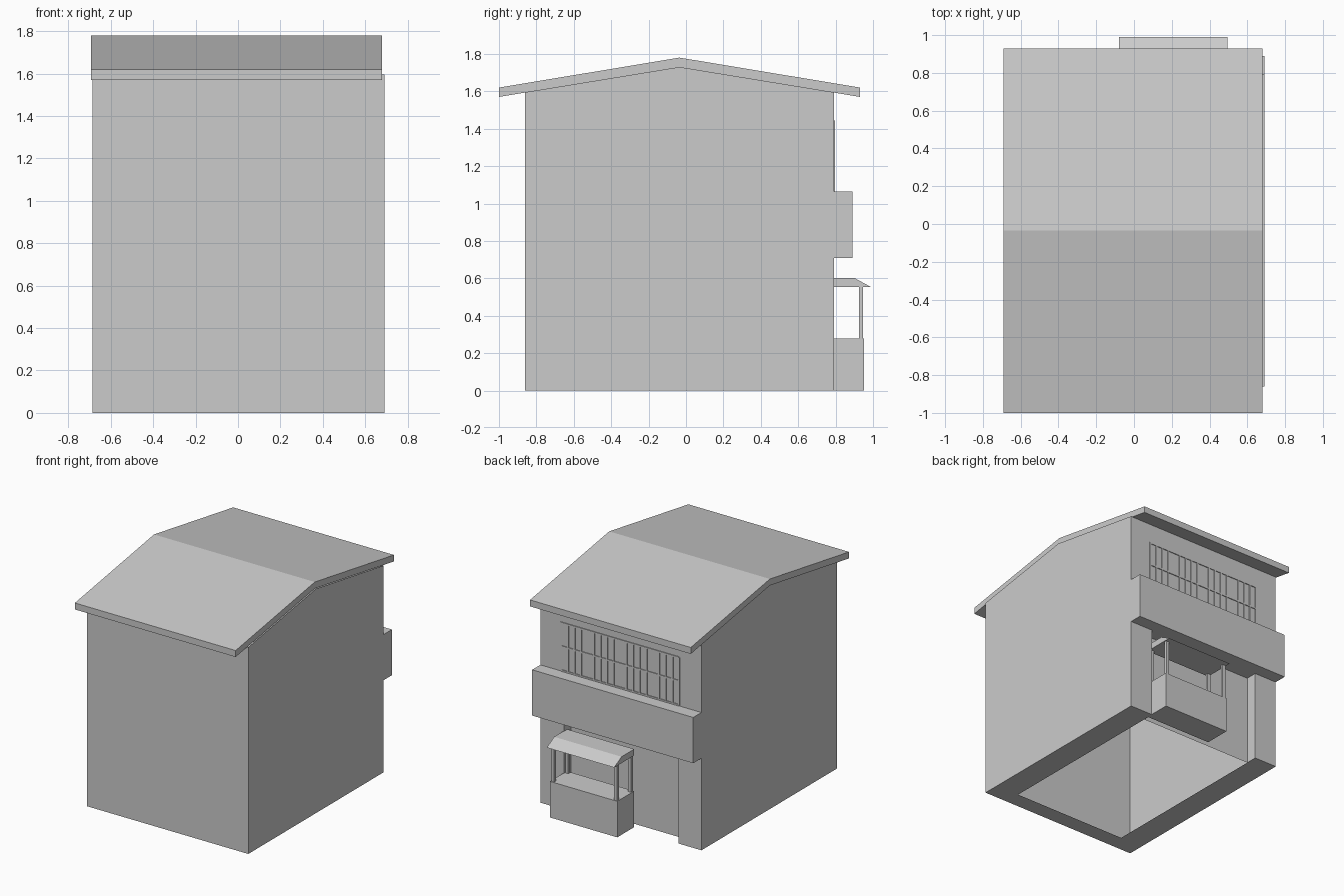
import bpy, bmesh

if "Cube" in bpy.data.objects:
    bpy.data.objects.remove(bpy.data.objects["Cube"])


def mesh_object(name, polys):
    """Build one flat-shaded object from a few polygons."""
    bm = bmesh.new()
    for poly in polys:
        bm.faces.new([bm.verts.new(p) for p in poly])
    bmesh.ops.remove_doubles(bm, verts=bm.verts, dist=0.0001)
    bmesh.ops.recalc_face_normals(bm, faces=bm.faces)
    me = bpy.data.meshes.new(name)
    bm.to_mesh(me)
    bm.free()
    ob = bpy.data.objects.new(name, me)
    bpy.context.collection.objects.link(ob)
    return ob


def prism(name, profile, x0, x1):
    """Extrude a (y, z) profile along x."""
    a = [(x0, y, z) for y, z in profile]
    b = [(x1, y, z) for y, z in profile]
    n = len(profile)
    sides = [[a[i], a[(i + 1) % n], b[(i + 1) % n], b[i]] for i in range(n)]
    return mesh_object(name, [a, b] + sides)


def box(name, x, y, z):
    return prism(name, [(y[0], z[0]), (y[1], z[0]), (y[1], z[1]), (y[0], z[1])], *x)


XL, XR = -0.685, 0.69        # outer side walls
YF, YB = -0.86, 0.79         # plain front, shop side at the back
IN, REC, SHOP = 0.49, 0.70, 0.71   # recess half width, depth plane, height
EAVE, RIDGE_Y, RIDGE_Z = 1.595, -0.035, 1.73


def rect_y(x0, x1, y, z0, z1):
    return [(x0, y, z0), (x1, y, z0), (x1, y, z1), (x0, y, z1)]


def rect_z(x0, x1, y0, y1, z):
    return [(x0, y0, z), (x1, y0, z), (x1, y1, z), (x0, y1, z)]


# Hollow wall shell with gables and the shop recess
walls = [rect_y(XL, XR, YF, 0, EAVE), rect_y(XL, XR, YB, SHOP, EAVE),
         rect_y(XL, -IN, YB, 0, SHOP), rect_y(IN, XR, YB, 0, SHOP),
         rect_y(-IN, IN, REC, 0, SHOP), rect_z(-IN, IN, REC, YB, SHOP)]
for x in (XL, XR):
    walls.append([(x, YF, 0), (x, YB, 0), (x, YB, SHOP), (x, YB, EAVE),
                  (x, RIDGE_Y, RIDGE_Z), (x, YF, EAVE)])
for x in (-IN, IN):
    walls.append([(x, REC, 0), (x, YB, 0), (x, YB, SHOP), (x, REC, SHOP)])
# Footing band around the open underside
walls += [rect_z(XL, -IN, YF, YB, 0), rect_z(IN, XR, YF, YB, 0),
          rect_z(-IN, IN, YF, -0.73, 0)]
mesh_object("house_walls", walls)

# Gabled roof slab
prism("roof", [(-1, 1.57), (RIDGE_Y, 1.73), (0.93, 1.57),
               (0.93, 1.62), (RIDGE_Y, 1.78), (-1, 1.62)], -0.692, 0.68)

# Fascia box above the shop
box("shop_fascia", (XL, XR), (YB, 0.89), (SHOP, 1.063))

# Window lattice: three rails and four groups of four bars
for z in (1.07, 1.256, 1.437):
    box("window_rail", (-0.495, 0.515), (YB, 0.796), (z - 0.006, z + 0.006))
for group in range(4):
    for bar in range(4):
        x = 0.509 - group * 0.2783 - bar * 0.0565
        box("window_bar", (x - 0.006, x + 0.006), (YB, 0.796), (1.07, 1.437))

# Stall: counter, corner posts and canopy
box("stall_counter", (-0.08, 0.495), (0.745, 0.952), (0, 0.278))
for x in (-0.062, 0.475):
    for y in (0.765, 0.935):
        box("stall_post", (x - 0.012, x + 0.012), (y - 0.011, y + 0.011), (0.278, 0.56))
prism("stall_canopy", [(0.745, 0.553), (0.99, 0.553), (0.9, 0.602), (0.745, 0.602)],
      -0.08, 0.495)
